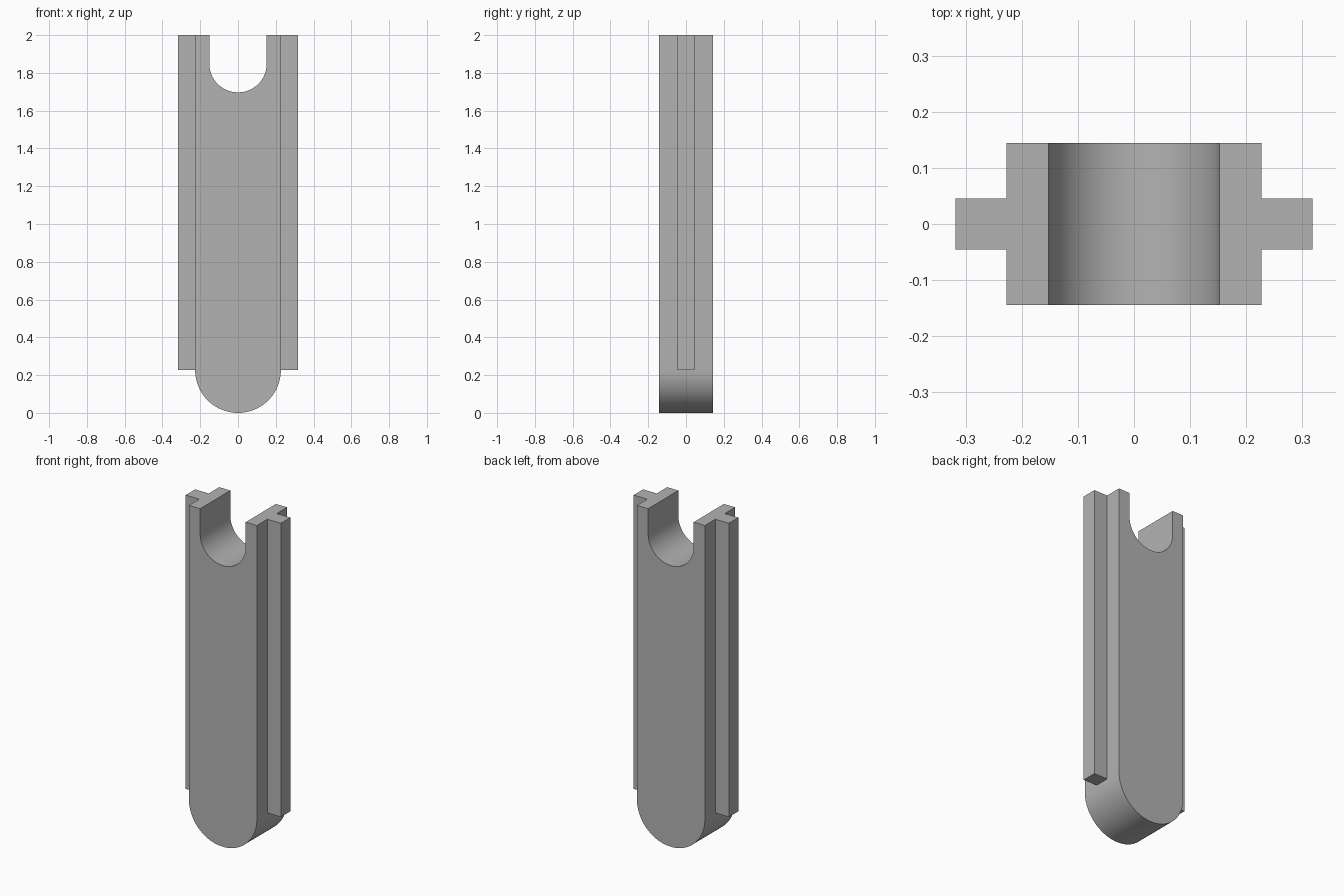
import bpy
import bmesh
from math import cos, sin, pi, radians

HEIGHT = 2.0
BODY_R, BODY_HALF_DEPTH = 0.227, 0.144      # rounded foot radius, half thickness
NOTCH_R, NOTCH_Z = 0.152, 1.849             # saddle radius and centre height
RAIL_X, RAIL_HALF_DEPTH = 0.318, 0.045      # rail outer edge, half thickness
SEGMENTS = 48

cube = bpy.data.objects.get("Cube")
if cube:
    bpy.data.objects.remove(cube, do_unlink=True)

grey = bpy.data.materials.new("plain_grey")
grey.use_nodes = True
colour = (0.45, 0.45, 0.45, 1)
grey.diffuse_color = colour
grey.node_tree.nodes["Principled BSDF"].inputs["Base Color"].default_value = colour


def lower_arc(radius, z, start, end):
    """Points of a half circle in the x-z plane, from one angle to another."""
    steps = [start + (end - start) * i / SEGMENTS for i in range(SEGMENTS + 1)]
    return [(radius * cos(a), z + radius * sin(a)) for a in steps]


def extrude_profile(name, profile, half_depth, open_x=None):
    """Extrude an x-z outline along y; open_x drops the hidden joining face."""
    bm = bmesh.new()
    face = bm.faces.new([bm.verts.new((x, -half_depth, z)) for x, z in profile])
    grown = bmesh.ops.extrude_face_region(bm, geom=[face], use_keep_orig=True)
    moved = [v for v in grown["geom"] if isinstance(v, bmesh.types.BMVert)]
    bmesh.ops.translate(bm, verts=moved, vec=(0, 2 * half_depth, 0))
    bmesh.ops.recalc_face_normals(bm, faces=bm.faces)
    if open_x is not None:
        hidden = [f for f in bm.faces
                  if all(abs(v.co.x - open_x) < 1e-5 for v in f.verts)]
        bmesh.ops.delete(bm, geom=hidden, context="FACES")
    mesh = bpy.data.meshes.new(name)
    bm.to_mesh(mesh)
    bm.free()
    mesh.materials.append(grey)
    obj = bpy.data.objects.new(name, mesh)
    bpy.context.collection.objects.link(obj)
    return obj


# Body: rounded foot, straight sides, round-bottomed notch in the top
outline = lower_arc(BODY_R, BODY_R, -pi, 0)
outline += [(BODY_R, HEIGHT), (NOTCH_R, HEIGHT)]
outline += lower_arc(NOTCH_R, NOTCH_Z, 0, -pi)
outline += [(-NOTCH_R, HEIGHT), (-BODY_R, HEIGHT)]
body = extrude_profile("body", outline, BODY_HALF_DEPTH)

# Guide rails: one narrow rib along each side
for side, label in ((1, "left"), (-1, "right")):
    inner, outer = side * BODY_R, side * RAIL_X
    extrude_profile(label + "_rail",
                    [(inner, BODY_R), (outer, BODY_R), (outer, HEIGHT), (inner, HEIGHT)],
                    RAIL_HALF_DEPTH, open_x=inner)

# Smooth the curved surfaces, keep the corners sharp
bpy.ops.object.select_all(action="DESELECT")
body.select_set(True)
bpy.context.view_layer.objects.active = body
bpy.ops.object.shade_smooth_by_angle(angle=radians(30))
